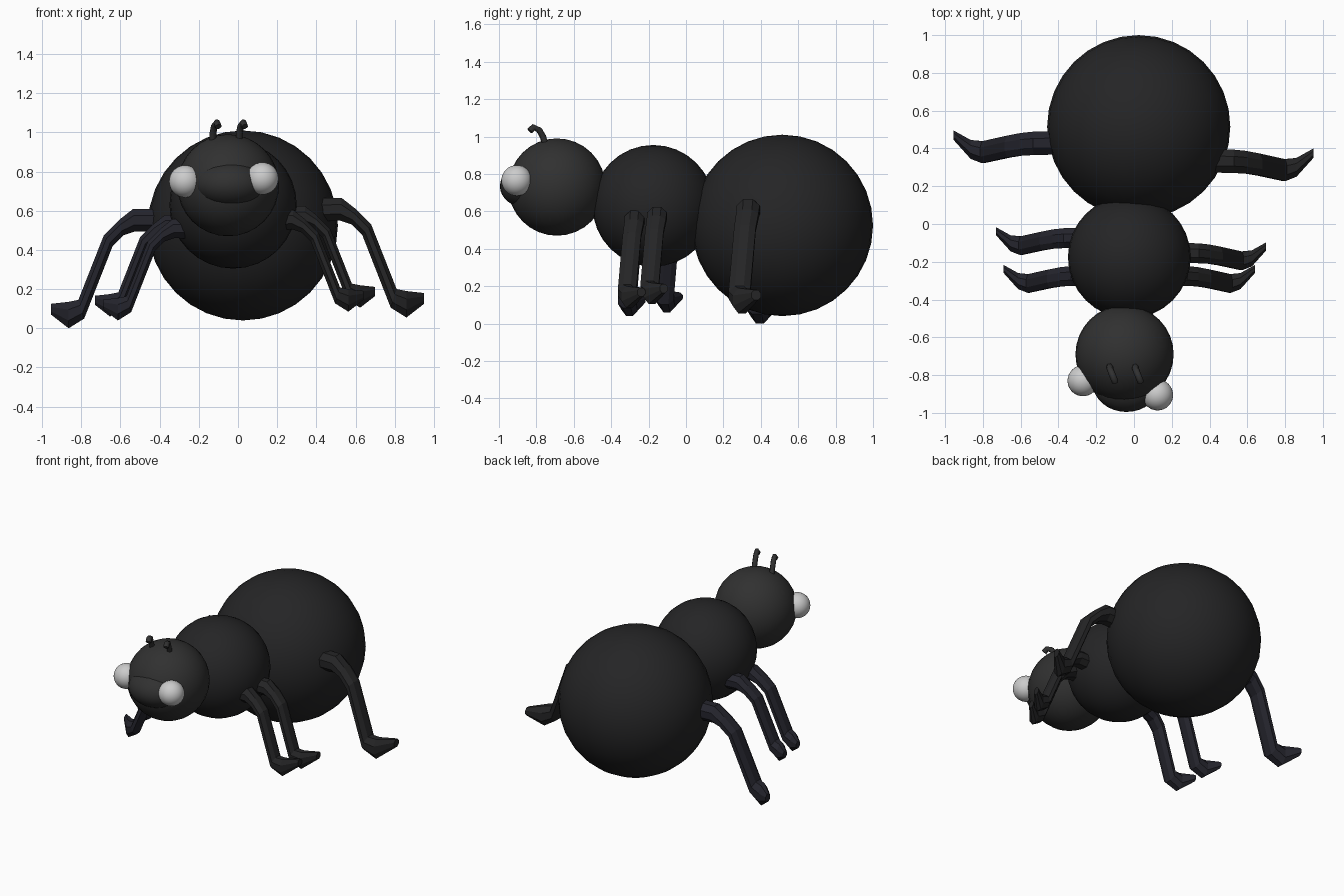
import bpy, bmesh, math
from mathutils import Vector

if "Cube" in bpy.data.objects:
    bpy.data.objects.remove(bpy.data.objects["Cube"])


def material(name, rgb):
    m = bpy.data.materials.new(name)
    m.diffuse_color = (*rgb, 1)
    m.use_nodes = True
    m.node_tree.nodes["Principled BSDF"].inputs["Base Color"].default_value = m.diffuse_color
    return m


black = material("black", (0.018, 0.018, 0.019))
blue_black = material("blue_black", (0.018, 0.018, 0.026))
dark = material("dark", (0.03, 0.03, 0.03))


def ball(name, center, radius, mat=None, scale=(1, 1, 1), segments=32, rings=16):
    bpy.ops.mesh.primitive_uv_sphere_add(segments=segments, ring_count=rings,
                                         radius=radius, location=center)
    ob = bpy.context.object
    ob.name = name
    ob.scale = scale
    bpy.ops.object.shade_smooth()
    if mat:
        ob.data.materials.append(mat)
    return ob


def loft(name, rings, mat):
    """Skin a list of point rings into a closed flat-shaded tube."""
    bm = bmesh.new()
    loops = [[bm.verts.new(p) for p in ring] for ring in rings]
    n = len(loops[0])
    for a, b in zip(loops, loops[1:]):
        for i in range(n):
            j = (i + 1) % n
            bm.faces.new((a[i], a[j], b[j], b[i]))
    bm.faces.new(loops[0])
    bm.faces.new(loops[-1])
    bmesh.ops.recalc_face_normals(bm, faces=bm.faces)
    me = bpy.data.meshes.new(name)
    bm.to_mesh(me)
    bm.free()
    ob = bpy.data.objects.new(name, me)
    bpy.context.collection.objects.link(ob)
    me.materials.append(mat)
    return ob


# Body
ball("abdomen", (0.025, 0.515, 0.525), 0.485, black)
ball("thorax", (-0.025, -0.175, 0.63), 0.325, black)
ball("head", (-0.05, -0.69, 0.73), 0.26, dark)
ball("face_plate", (-0.04, -0.84, 0.735), 1, dark, (0.18, 0.155, 0.12))

# Eyes
ball("left_eye", (-0.27, -0.83, 0.75), 0.082)
ball("right_eye", (0.125, -0.905, 0.765), 0.082)

# Antennae
for name, x in (("left_antenna", -0.13), ("right_antenna", 0.005)):
    cu = bpy.data.curves.new(name, "CURVE")
    cu.dimensions = "3D"
    cu.bevel_depth = 0.018
    cu.bevel_resolution = 1
    cu.use_fill_caps = True
    path = [(0, -0.75, 0.95), (0.003, -0.765, 1.0), (0.01, -0.785, 1.035),
            (0.022, -0.815, 1.05), (0.03, -0.835, 1.03)]
    sp = cu.splines.new("POLY")
    sp.points.add(len(path) - 1)
    for p, (dx, y, z) in zip(sp.points, path):
        p.co = (x + dx, y, z, 1)
    cu.materials.append(dark)
    bpy.context.collection.objects.link(bpy.data.objects.new(name, cu))

# Leg sections measured from foot tip: outer x, z, inner x, z, centre y, half width
SECTIONS = [
    (-0.56, 0.61, -0.56, 0.49, 0.05, 0.062),
    (-0.42, 0.61, -0.43, 0.495, 0.047, 0.062),
    (-0.35, 0.555, -0.37, 0.475, 0.042, 0.060),
    (-0.27, 0.475, -0.315, 0.42, 0.03, 0.058),
    (-0.14, 0.145, -0.17, 0.05, 0.0, 0.058),
    (-0.09, 0.135, -0.09, 0.0, 0.015, 0.050),
    (0.0, 0.125, 0.0, 0.07, 0.09, 0.025),
]


def leg(name, side, tip_x, y, z, s, mat):
    rings = []
    for ox, oz, ix, iz, cy, w in SECTIONS:
        c = Vector(((ox + ix) / 2, cy, (oz + iz) / 2))
        u = Vector(((ox - ix) / 2, 0, (oz - iz) / 2))
        ring = []
        for k in range(8):
            a = math.tau * (k + 0.5) / 8
            f = 1 / math.cos(math.pi / 8)
            p = c + u * math.sin(a) * f + Vector((0, w * f * math.cos(a), 0))
            ring.append((side * (tip_x + s * p.x), y + s * p.y, z + s * p.z))
        rings.append(ring)
    loft(name, rings, mat)


# Legs: side, tip x, ankle y, sole z, scale
for name, side, tip, y, z, s, mat in (
        ("right_front_leg", 1, 0.64, -0.315, 0.085, 0.85, black),
        ("right_middle_leg", 1, 0.70, -0.195, 0.105, 0.85, black),
        ("right_back_leg", 1, 0.95, 0.285, 0.055, 1.0, black),
        ("left_front_leg", -1, 0.69, -0.315, 0.04, 0.85, blue_black),
        ("left_middle_leg", -1, 0.73, -0.115, 0.06, 0.85, blue_black),
        ("left_back_leg", -1, 0.955, 0.38, 0.0, 1.0, blue_black)):
    leg(name, side, tip, y, z, s, mat)
